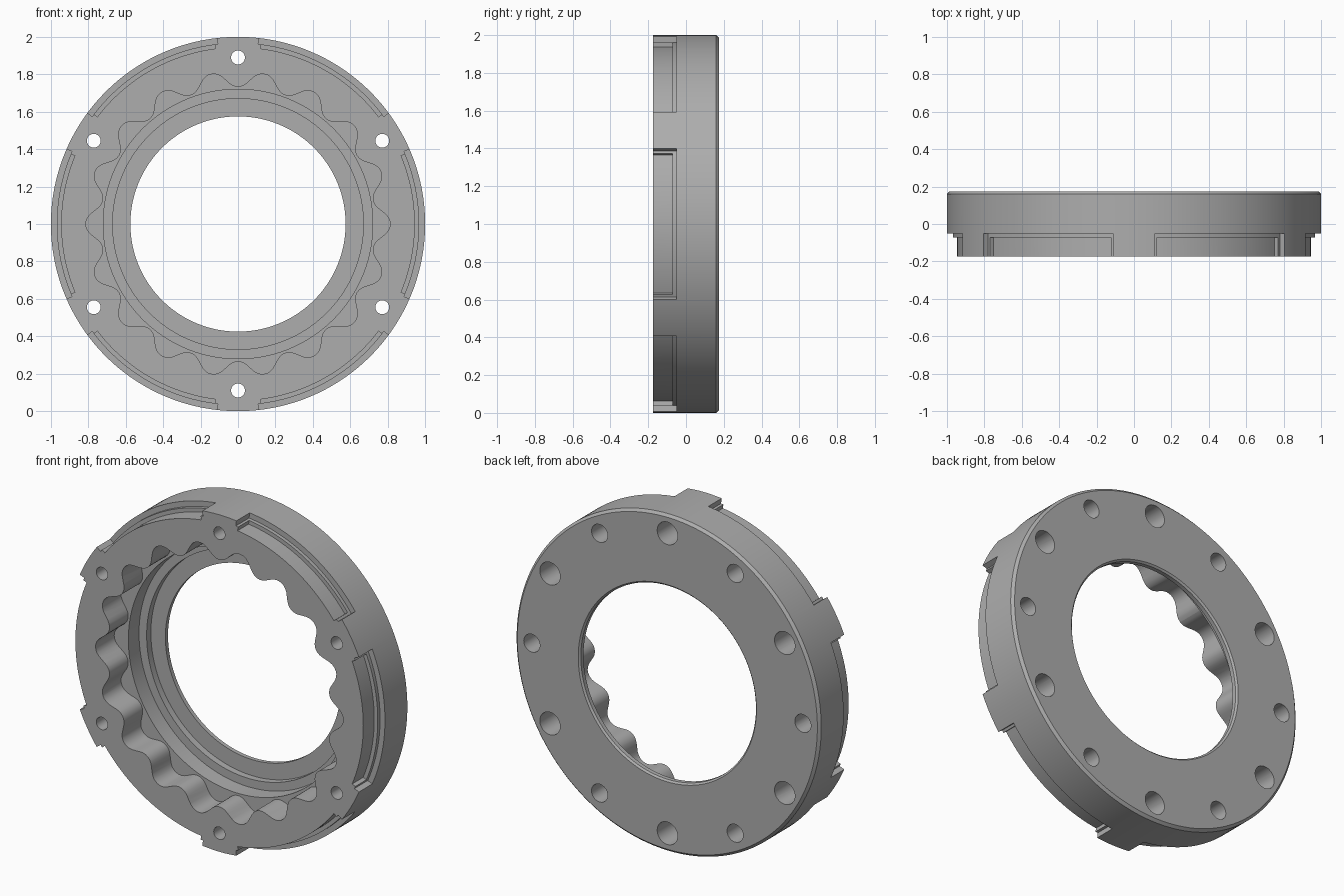
import bpy, bmesh
from math import sin, cos, tau, radians

if "Cube" in bpy.data.objects:
    bpy.data.objects.remove(bpy.data.objects["Cube"])

CENTRE_Z = 1.0
FRONT, BACK = -0.175, 0.175
SEGMENTS = 180

metal = bpy.data.materials.new("grey metal")
metal.use_nodes = True
GREY = (0.42, 0.42, 0.42, 1)
metal.diffuse_color = GREY
metal.node_tree.nodes["Principled BSDF"].inputs["Base Color"].default_value = GREY


def polar(radius, angle):
    """Point (x, z) on the ring, angle measured from the top."""
    return radius * sin(angle), CENTRE_Z + radius * cos(angle)


def make_object(name, bm):
    bmesh.ops.recalc_face_normals(bm, faces=bm.faces)
    mesh = bpy.data.meshes.new(name)
    bm.to_mesh(mesh)
    bm.free()
    obj = bpy.data.objects.new(name, mesh)
    bpy.context.collection.objects.link(obj)
    mesh.materials.append(metal)
    return obj


def lathe(name, profile):
    """Revolve a closed (radius, y) section about the ring axis."""
    bm = bmesh.new()
    rings = []
    for i in range(SEGMENTS):
        ring = []
        for r, y in profile:
            x, z = polar(r, tau * i / SEGMENTS)
            ring.append(bm.verts.new((x, y, z)))
        rings.append(ring)
    n = len(profile)
    for i, a in enumerate(rings):
        b = rings[(i + 1) % SEGMENTS]
        for j in range(n):
            k = (j + 1) % n
            bm.faces.new((a[j], a[k], b[k], b[j]))
    return make_object(name, bm)


def prism(bm, outline, y0, y1):
    """Extrude an (x, z) outline along y."""
    face = bm.faces.new([bm.verts.new((x, y0, z)) for x, z in outline])
    extruded = bmesh.ops.extrude_face_region(bm, geom=[face])["geom"]
    for v in extruded:
        if isinstance(v, bmesh.types.BMVert):
            v.co.y = y1


def hole(bm, angle, radius, y0, y1, sides=32):
    cx, cz = polar(0.89, angle)
    prism(bm, [(cx + radius * sin(tau * i / sides), cz + radius * cos(tau * i / sides))
               for i in range(sides)], y0, y1)


def window(bm, middle, margin, radius, depth, steps=24):
    """Rim recess between two lugs."""
    half = radians(30 - margin)
    arc = [middle - half + 2 * half * i / steps for i in range(steps + 1)]
    outline = [polar(radius, a) for a in arc] + [polar(1.1, a) for a in reversed(arc)]
    prism(bm, outline, -0.3, depth)


def cut(target, bm):
    cutter = make_object("cutter", bm)
    cutter.hide_render = True
    mod = target.modifiers.new("cut", 'BOOLEAN')
    mod.operation = 'DIFFERENCE'
    mod.solver = 'EXACT'
    mod.object = cutter
    bpy.context.view_layer.objects.active = target
    bpy.ops.object.modifier_apply(modifier=mod.name)
    mesh = cutter.data
    bpy.data.objects.remove(cutter)
    bpy.data.meshes.remove(mesh)


# Ring body with stepped bore and chamfered back edges
housing = lathe("ring_housing", [
    (1.0, FRONT), (1.0, BACK - 0.015), (0.985, BACK),
    (0.585, BACK), (0.575, BACK - 0.01), (0.575, 0.14),
    (0.67, 0.14), (0.67, 0.10), (0.72, 0.10), (0.72, FRONT)])

# Scalloped pocket with eighteen lobes, upper window steps, bolt and blind holes
first = bmesh.new()
count = 18 * 16
scallop = []
for i in range(count):
    a = tau * i / count
    wave = cos(18 * a)
    wave *= 1.2 - 0.2 * wave * wave
    scallop.append(polar(0.773 - 0.04 * wave, a))
prism(first, scallop, -0.3, 0.0)
for i in range(6):
    lug = tau * i / 6
    between = lug + tau / 12
    window(first, between, 6.4, 0.968, -0.05)
    hole(first, lug, 0.037, -0.3, 0.3)
    hole(first, between, 0.053, -0.02, 0.3)
cut(housing, first)

# Deeper window floors and counterbores
second = bmesh.new()
for i in range(6):
    lug = tau * i / 6
    window(second, lug + tau / 12, 7.3, 0.945, -0.072)
    hole(second, lug, 0.067, 0.0, 0.3)
cut(housing, second)

# Smooth curved walls, crisp edges
for obj in bpy.context.selected_objects:
    obj.select_set(False)
housing.select_set(True)
bpy.context.view_layer.objects.active = housing
bpy.ops.object.shade_smooth_by_angle(angle=radians(30))
